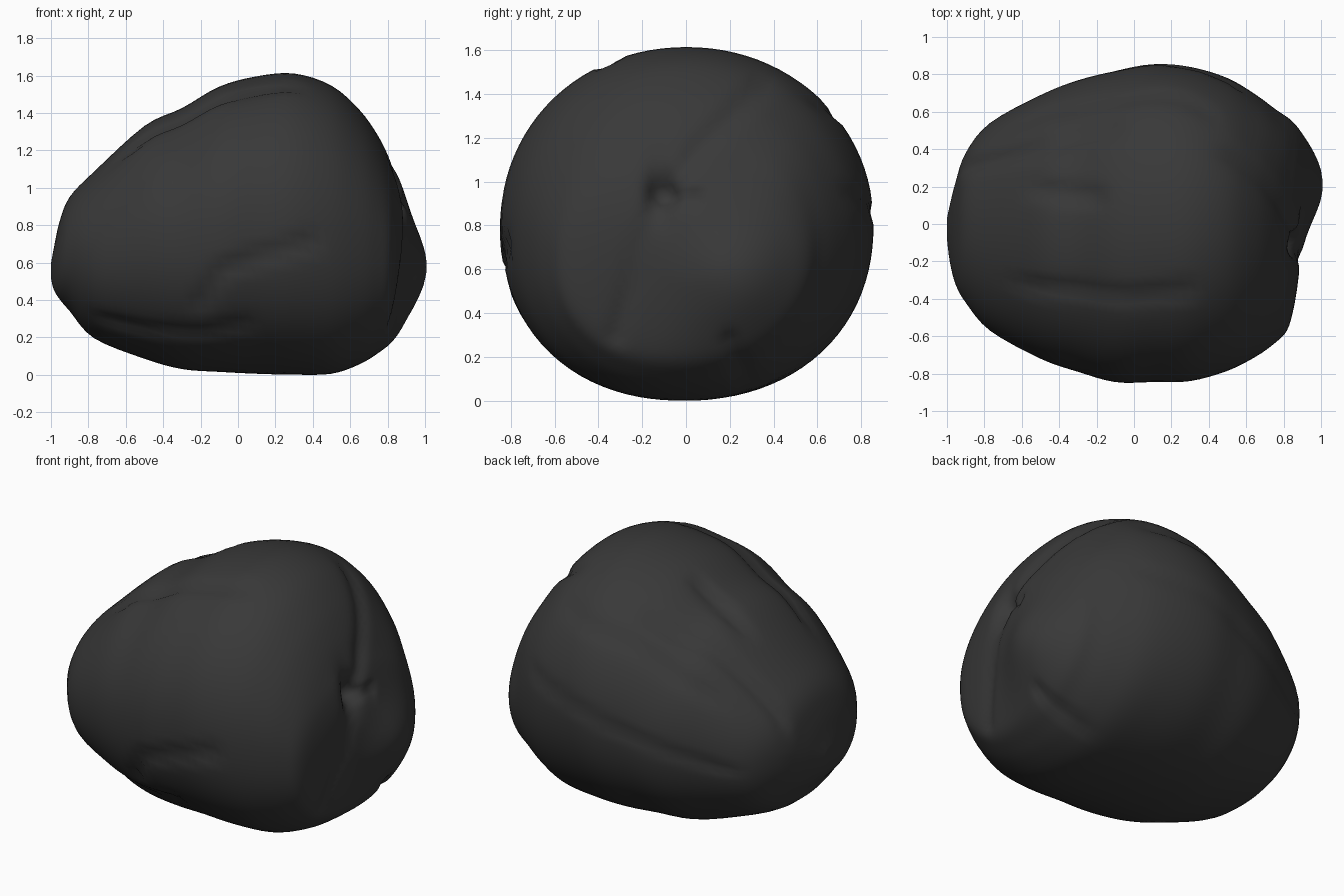
import bpy, bmesh, math
from mathutils import Vector

if "Cube" in bpy.data.objects:
    bpy.data.objects.remove(bpy.data.objects["Cube"])

# Body profile stations: x, y min, y max, z min, z max
ST = [(-1.0, -.08, .03, .52, .60), (-.985, -.2, .1, .46, .68), (-.955, -.32, .22, .41, .82),
      (-.9, -.42, .38, .345, .955), (-.77, -.57, .54, .2, 1.09), (-.5, -.72, .69, .09, 1.335),
      (-.3, -.79, .77, .035, 1.43), (-.1, -.845, .82, .02, 1.545), (.1, -.845, .855, .01, 1.6),
      (.3, -.84, .84, .005, 1.615), (.5, -.785, .78, .01, 1.55), (.65, -.71, .69, .06, 1.42),
      (.75, -.64, .61, .12, 1.28), (.82, -.57, .55, .18, 1.14), (.86, -.45, .47, .26, 1.05),
      (.885, -.3, .35, .38, .94), (.895, -.1, .15, .55, .78)]
SEG, SUB = 96, 4


def catmull(a, b, c, d, t):
    return .5 * (2 * b + (c - a) * t + (2 * a - 5 * b + 4 * c - d) * t * t
                 + (3 * b - a - 3 * c + d) * t ** 3)


def sections():
    n = len(ST)
    for i in range(n - 1):
        q = [ST[max(0, i - 1)], ST[i], ST[i + 1], ST[min(n - 1, i + 2)]]
        for s in range(SUB):
            yield [catmull(*(p[k] for p in q), s / SUB) for k in range(5)]
    yield ST[-1]


# Loft the rounded cross-sections, a little squarer underneath
bm = bmesh.new()
rings = []
for x, y0, y1, z0, z1 in sections():
    ring = []
    right = max(0, min(1, x + .5))
    for j in range(SEG):
        a = 2 * math.pi * j / SEG
        c, s = math.cos(a), math.sin(a)
        e = 2.05
        if s < 0:
            e = 2.1 + .18 * right if c < 0 else 2.22 - .1 * right
        k = (abs(c) ** e + abs(s) ** e) ** (-1 / e)
        ring.append(bm.verts.new((x, (y0 + y1) / 2 + k * c * (y1 - y0) / 2,
                                  (z0 + z1) / 2 + k * s * (z1 - z0) / 2)))
    rings.append(ring)
for r, q in zip(rings, rings[1:]):
    for j in range(SEG):
        bm.faces.new((r[j], r[(j + 1) % SEG], q[(j + 1) % SEG], q[j]))
# Concentric end caps, so the right end can carry the lobe and dimple
for ring in (rings[0], rings[-1]):
    mid = sum((v.co for v in ring), Vector()) / SEG
    prev = ring
    for f in (.75, .5, .25):
        cur = [bm.verts.new(mid + (v.co - mid) * f) for v in ring]
        for j in range(SEG):
            bm.faces.new((prev[j], prev[(j + 1) % SEG], cur[(j + 1) % SEG], cur[j]))
        prev = cur
    tip = bm.verts.new(mid)
    for j in range(SEG):
        bm.faces.new((prev[j], prev[(j + 1) % SEG], tip))
bmesh.ops.recalc_face_normals(bm, faces=bm.faces)

# Lobes and dimple on the right end: height, y, z, y width, z width
BUMPS = [(.118, .22, .58, .27, .27), (.025, .5, 1.08, .2, .2), (-.03, -.25, .4, .25, .3),
         (-.06, -.12, .97, .06, .12)]
for v in bm.verts:
    x, y, z = v.co
    if x > .4:
        w = min(1, (x - .4) / .4)
        v.co.x += w * sum(h * math.exp(-((y - py) / wy) ** 2 - ((z - pz) / wz) ** 2)
                          for h, py, pz, wy, wz in BUMPS)


def seg_dist(p, a, b):
    t = max(0, min(1, (p - a).dot(b - a) / (b - a).length_squared))
    return (p - a - (b - a) * t).length


def groove(axis, sign, pts, width, depth):
    """Press a soft crease drawn in one view into the side facing that view."""
    bm.normal_update()
    u, w = [k for k in range(3) if k != axis]
    pts = [Vector(p) for p in pts]
    moves = []
    for v in bm.verts:
        facing = v.normal[axis] * sign
        if facing > .05:
            p = Vector((v.co[u], v.co[w]))
            d = min(seg_dist(p, a, b) for a, b in zip(pts, pts[1:]))
            moves.append((v, -v.normal * depth * min(1, facing * 2) * math.exp(-(d / width) ** 2)))
    for v, m in moves:
        v.co += m


# Front creases
groove(1, -1, [(.4, .72), (.1, .63), (-.1, .56), (-.2, .38)], .035, .025)
groove(1, -1, [(-.72, .3), (-.5, .25), (-.2, .23), (.05, .28)], .03, .02)
# Top creases
groove(2, 1, [(-.6, -.33), (-.3, -.35), (0, -.39), (.3, -.35)], .035, .025)
groove(2, 1, [(-.9, .31), (-.5, .4), (-.12, .52)], .035, .03)
groove(2, 1, [(-.5, .18), (-.2, .15)], .04, .035)
# Right-end folds running out from the dimple
groove(0, 1, [(-.12, .95), (-.2, .7), (-.32, .3)], .045, .02)
groove(0, 1, [(-.1, .95), (.05, 1.15), (.35, 1.45)], .045, .025)
groove(0, 1, [(-.1, .93), (.05, .93)], .03, .03)
groove(0, 1, [(.2, .28), (.28, .1)], .035, .02)
# Back creases
groove(1, 1, [(.55, .95), (.2, .88), (-.2, .75), (-.7, .6)], .03, .015)
groove(1, 1, [(.4, 1.35), (-.1, 1.25), (-.6, 1.0)], .03, .015)

# Settle onto the ground
low = min(v.co.z for v in bm.verts)
for v in bm.verts:
    v.co.z -= low

mesh = bpy.data.meshes.new("lumpy_body")
bm.to_mesh(mesh)
bm.free()
mesh.shade_smooth()
body = bpy.data.objects.new("lumpy_body", mesh)
bpy.context.collection.objects.link(body)
mat = bpy.data.materials.new("dark_grey")
mat.diffuse_color = (.04, .04, .04, 1)
mat.use_nodes = True
mat.node_tree.nodes["Principled BSDF"].inputs["Base Color"].default_value = mat.diffuse_color
mesh.materials.append(mat)
